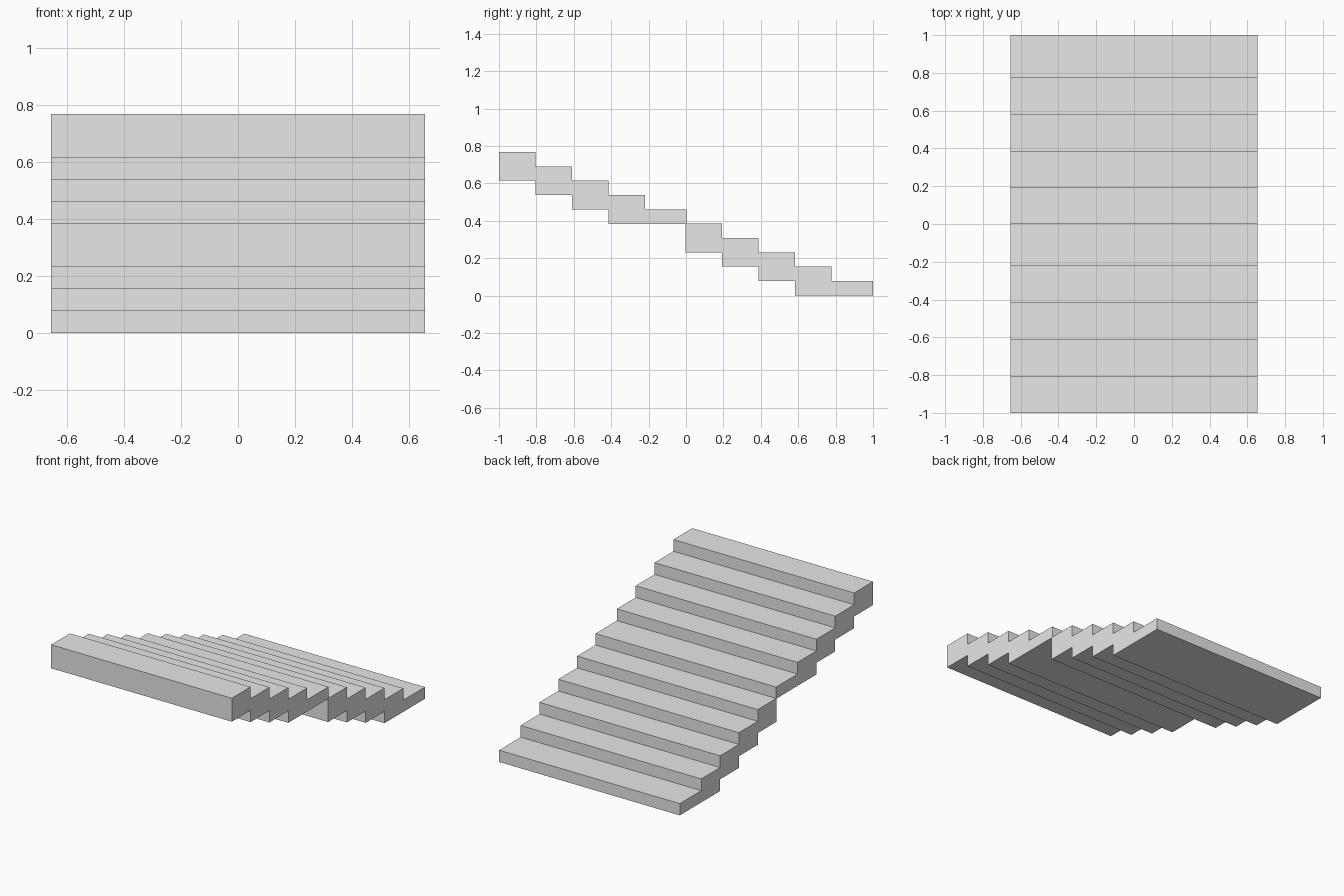
import bpy
import bmesh

cube = bpy.data.objects.get("Cube")
if cube:
    bpy.data.objects.remove(cube, do_unlink=True)

HALF_WIDTH = 0.655
TREAD = 0.195
RISE = 0.077
STEPS = 5

# Plain grey for the whole staircase
grey = bpy.data.materials.new("light grey")
grey.use_nodes = True
grey.diffuse_color = (0.8, 0.8, 0.8, 1)
grey.node_tree.nodes["Principled BSDF"].inputs["Base Color"].default_value = (0.8, 0.8, 0.8, 1)


def stair_profile(y_start, y_end, z_base):
    """Side outline: stepped treads above, stepped soffit below."""
    points = []
    # Treads, walking down from the top
    for i in range(STEPS):
        z = z_base + RISE * (STEPS - i)
        points.append((y_start + TREAD * i, z))
        last = i == STEPS - 1
        points.append((y_end if last else y_start + TREAD * (i + 1), z))
    # Flat landing underside, then the soffit steps back up
    points.append((y_end, z_base))
    for i in range(STEPS - 2, 0, -1):
        y = y_start + TREAD * i
        z = z_base + RISE * (STEPS - 2 - i)
        points += [(y, z), (y, z + RISE)]
    points.append((y_start, z_base + RISE * (STEPS - 2)))
    return points


def build_flight(name, y_start, y_end, z_base):
    bm = bmesh.new()
    outline = [bm.verts.new((-HALF_WIDTH, y, z))
               for y, z in stair_profile(y_start, y_end, z_base)]
    side = bm.faces.new(outline)
    extruded = bmesh.ops.extrude_face_region(bm, geom=[side])
    moved = [g for g in extruded["geom"] if isinstance(g, bmesh.types.BMVert)]
    bmesh.ops.translate(bm, verts=moved, vec=(2 * HALF_WIDTH, 0, 0))
    bmesh.ops.recalc_face_normals(bm, faces=bm.faces)
    mesh = bpy.data.meshes.new(name)
    bm.to_mesh(mesh)
    bm.free()
    mesh.materials.append(grey)
    obj = bpy.data.objects.new(name, mesh)
    bpy.context.collection.objects.link(obj)


# Two flights, the upper one resting on the top edge of the lower one
build_flight("upper_flight", -1.0, 0.002, 0.383)
build_flight("lower_flight", -0.003, 1.0, 0.0)
